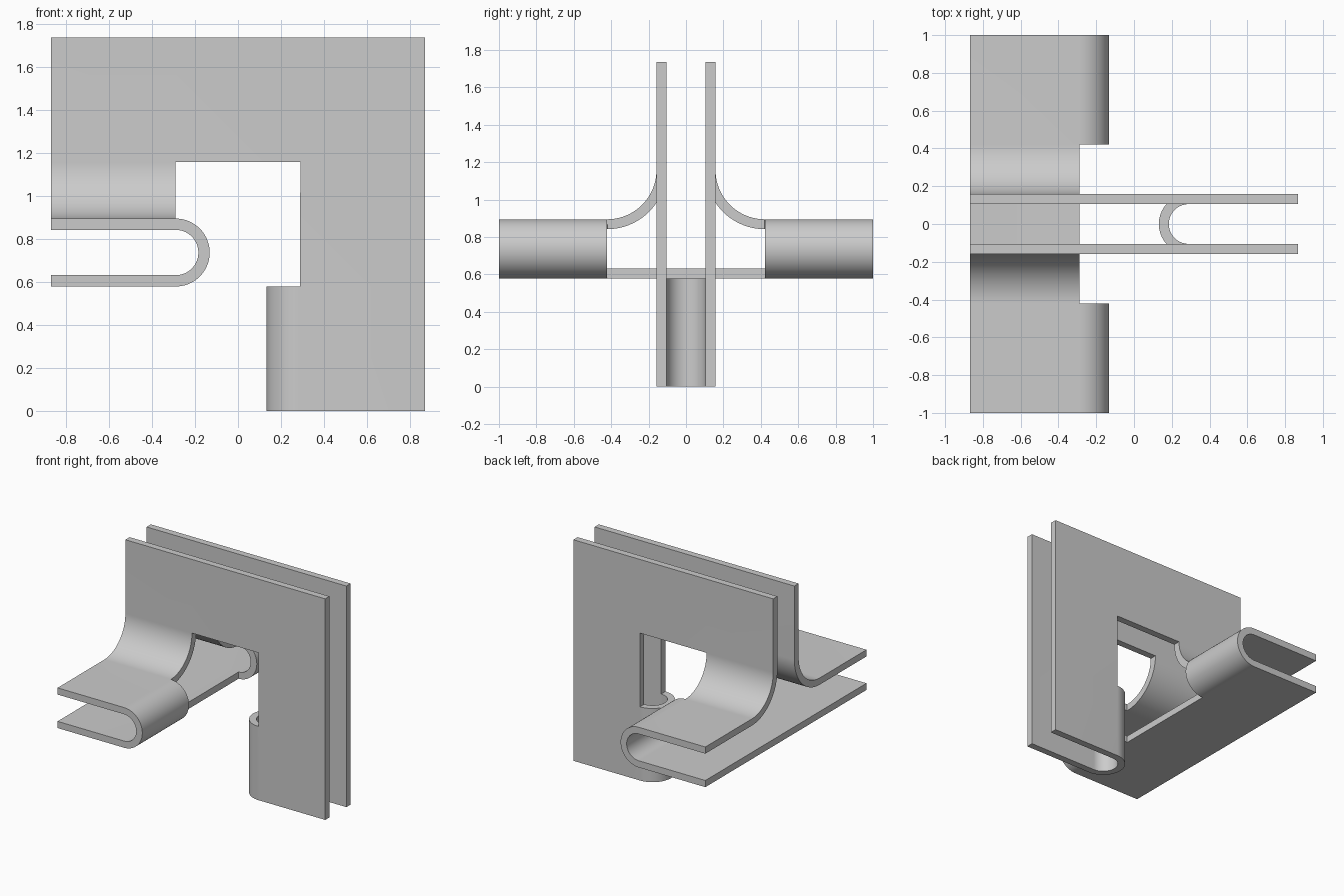
import bpy, bmesh, math

if "Cube" in bpy.data.objects:
    bpy.data.objects.remove(bpy.data.objects["Cube"])

T = 1 / 19          # sheet thickness
U = 5.5 / 19        # module of the cut pattern, also the fillet radius
R = 2.5 / 19        # mid radius of the U folds
SEG = 40

bm = bmesh.new()


def sheet(rail_a, rail_b):
    """Strip of quads between two matching rails of points."""
    va = [bm.verts.new(p) for p in rail_a]
    vb = [bm.verts.new(p) for p in rail_b]
    for i in range(len(va) - 1):
        bm.faces.new((va[i], va[i + 1], vb[i + 1], vb[i]))


def arc(cx, cy, r, start, end, n):
    steps = [math.radians(start + (end - start) * i / n) for i in range(n + 1)]
    return [(cx + r * math.cos(a), cy + r * math.sin(a)) for a in steps]


xs = [-3 * U, -U, U, 3 * U]
for s in (-1, 1):
    y0, y1, y2 = s * R, s * (R + U), s * (R + 3 * U)
    # upright plate: top band and the leg on the right
    sheet([(x, y0, 6 * U) for x in xs], [(x, y0, 4 * U) for x in xs])
    leg = [4 * U, 2 * U, 0]
    sheet([(U, y0, z) for z in leg], [(3 * U, y0, z) for z in leg])
    # curved transition and horizontal flange
    curve = [(s * y, z) for y, z in arc(R + U, 4 * U, U, 180, 270, SEG)]
    curve.append((y2, 3 * U))
    sheet([(-3 * U, y, z) for y, z in curve], [(-U, y, z) for y, z in curve])
    # horizontal U fold down to the lower plate
    fold = arc(-U, 3 * U - R, R, 90, -90, SEG)
    sheet([(x, y1, z) for x, z in fold], [(x, y2, z) for x, z in fold])

# lower plate
ys = [-R - 3 * U, -R - U, R + U, R + 3 * U]
zb = 3 * U - 2 * R
sheet([(-3 * U, y, zb) for y in ys], [(-U, y, zb) for y in ys])

# vertical U fold joining the two legs
fold = arc(U, 0, R, 90, 270, SEG)
sheet([(x, y, 0) for x, y in fold], [(x, y, 2 * U) for x, y in fold])

bmesh.ops.remove_doubles(bm, verts=bm.verts[:], dist=1e-4)
bmesh.ops.recalc_face_normals(bm, faces=bm.faces[:])
mesh = bpy.data.meshes.new("folded_sheet")
bm.to_mesh(mesh)
bm.free()
obj = bpy.data.objects.new("folded_sheet", mesh)
bpy.context.collection.objects.link(obj)
bpy.context.view_layer.objects.active = obj
obj.select_set(True)

# sheet thickness, centred on the mid surface
mod = obj.modifiers.new("thickness", 'SOLIDIFY')
mod.thickness = T
mod.offset = 0
mod.use_even_offset = True
bpy.ops.object.modifier_apply(modifier=mod.name)
bpy.ops.object.shade_smooth_by_angle(angle=math.radians(30))
